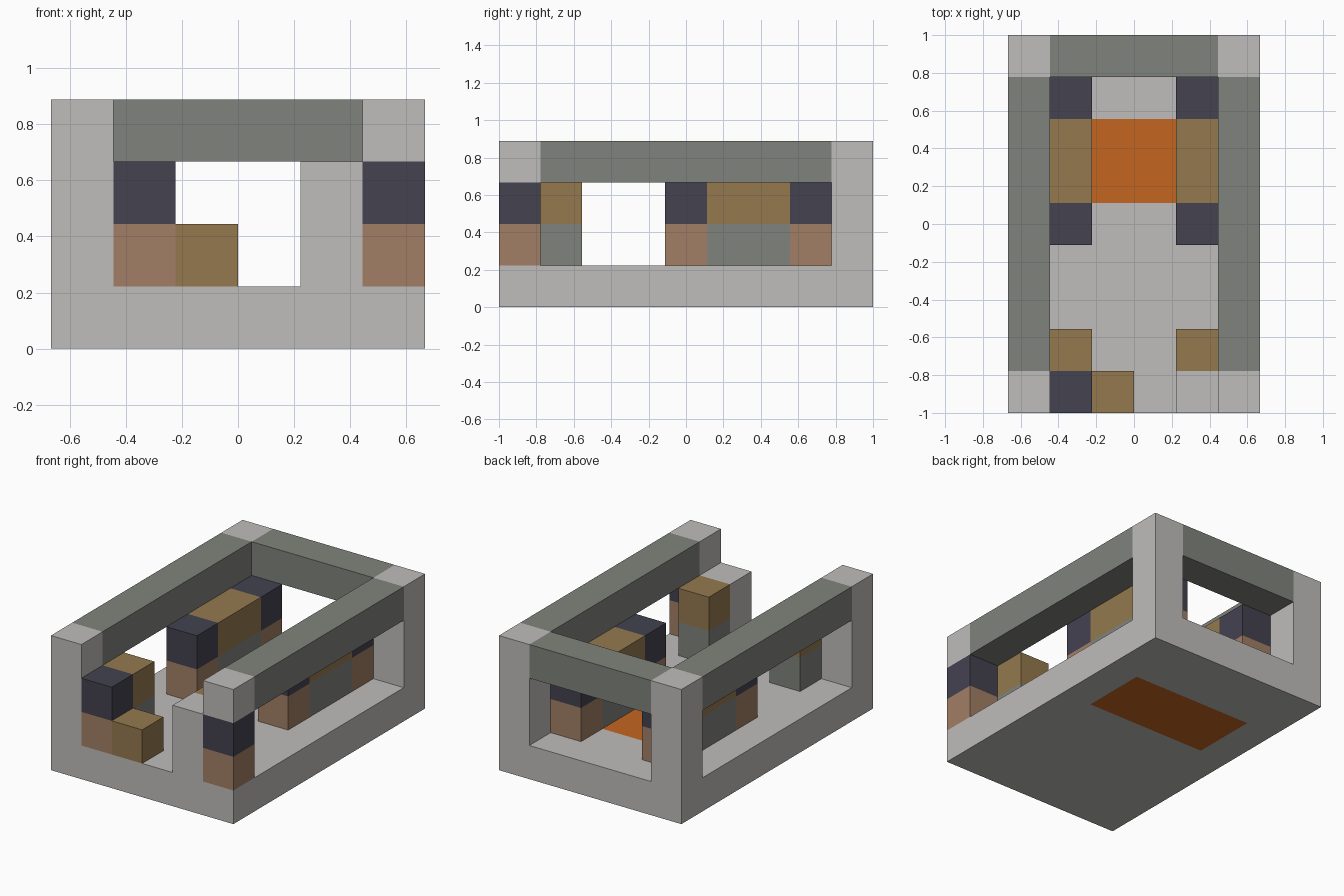
import bpy
import bmesh
from mathutils import Vector

if "Cube" in bpy.data.objects:
    bpy.data.objects.remove(bpy.data.objects["Cube"], do_unlink=True)

# The model sits on a grid of equal cubes
NX, NY = 6, 9
CELL = 2 / NY


def material(name, hex_code):
    def linear(c):
        return c / 12.92 if c <= 0.04045 else ((c + 0.055) / 1.055) ** 2.4
    rgb = [linear(int(hex_code[i:i + 2], 16) / 255) for i in (0, 2, 4)]
    mat = bpy.data.materials.new(name)
    mat.use_nodes = True
    mat.diffuse_color = (*rgb, 1)
    bsdf = next(n for n in mat.node_tree.nodes if n.type == "BSDF_PRINCIPLED")
    bsdf.inputs["Base Color"].default_value = (*rgb, 1)
    bsdf.inputs["Roughness"].default_value = 0.8
    return mat


stone = material("pale stone", "BFBDBB")
slate = material("grey green", "80837C")
navy = material("dark navy", "434250")
clay = material("clay brown", "A27F66")
tan = material("tan wood", "94794E")
orange = material("orange", "C46621")


def block(x, y, z, w=1, d=1, h=1):
    """Cells filled by a block from its corner and size in cells."""
    return {(i, j, k) for i in range(x, x + w)
            for j in range(y, y + d) for k in range(z, z + h)}


parts = {}


def part(name, mat, cells):
    parts[name] = (mat, cells)


# Floor slab with an orange panel running through it
panel = block(1, 5, 0, 4, 2)
part("floor_slab", stone, block(0, 0, 0, NX, NY) - panel)
part("floor_panel", orange, panel)

# Corner posts and top beams; the front left post has a coloured shaft
part("front_right_post", stone, block(0, 0, 1, h=3))
part("back_right_post", stone, block(0, 8, 1, h=3))
part("back_left_post", stone, block(5, 8, 1, h=3))
part("front_left_post_foot", clay, block(5, 0, 1))
part("front_left_post_shaft", navy, block(5, 0, 2))
part("front_left_post_cap", stone, block(5, 0, 3))
part("back_beam", slate, block(1, 8, 3, w=4))

# Side beams and the rows of furniture, the same on both sides
for side, beam_x, row_x in (("right", 0, 1), ("left", 5, 4)):
    part(side + "_beam", slate, block(beam_x, 1, 3, d=7))
    for place, y in (("middle", 4), ("rear", 7)):
        part(f"{side}_{place}_seat_base", clay, block(row_x, y, 1))
        part(f"{side}_{place}_seat_top", navy, block(row_x, y, 2))
    for place, y, depth in (("table", 5, 2), ("front_stand", 1, 1)):
        part(f"{side}_{place}_base", slate, block(row_x, y, 1, d=depth))
        part(f"{side}_{place}_top", tan, block(row_x, y, 2, d=depth))

# Front row
part("front_seat_base", clay, block(1, 0, 1))
part("front_seat_top", navy, block(1, 0, 2))
part("front_step", tan, block(2, 0, 1))
part("front_pillar", stone, block(4, 0, 1, h=2))

filled = set().union(*(cells for _, cells in parts.values()))


def build(name, mat, cells):
    """Make the outer skin of a part, leaving out faces against neighbours."""
    bm = bmesh.new()
    for cell in sorted(cells):
        for axis in range(3):
            for step in (-1, 1):
                beside = list(cell)
                beside[axis] += step
                if tuple(beside) in filled:
                    continue
                verts = []
                for u, v in ((0, 0), (1, 0), (1, 1), (0, 1)):
                    p = Vector(cell)
                    p[axis] += step > 0
                    p[(axis + 1) % 3] += u
                    p[(axis + 2) % 3] += v
                    p -= Vector((NX / 2, NY / 2, 0))
                    verts.append(bm.verts.new(p * CELL))
                bm.faces.new(verts if step > 0 else verts[::-1])
    bmesh.ops.remove_doubles(bm, verts=bm.verts, dist=CELL / 100)
    bmesh.ops.dissolve_limit(bm, angle_limit=0.01, verts=bm.verts, edges=bm.edges)
    mesh = bpy.data.meshes.new(name)
    bm.to_mesh(mesh)
    bm.free()
    mesh.materials.append(mat)
    bpy.context.collection.objects.link(bpy.data.objects.new(name, mesh))


for part_name, (mat, cells) in parts.items():
    build(part_name, mat, cells)
